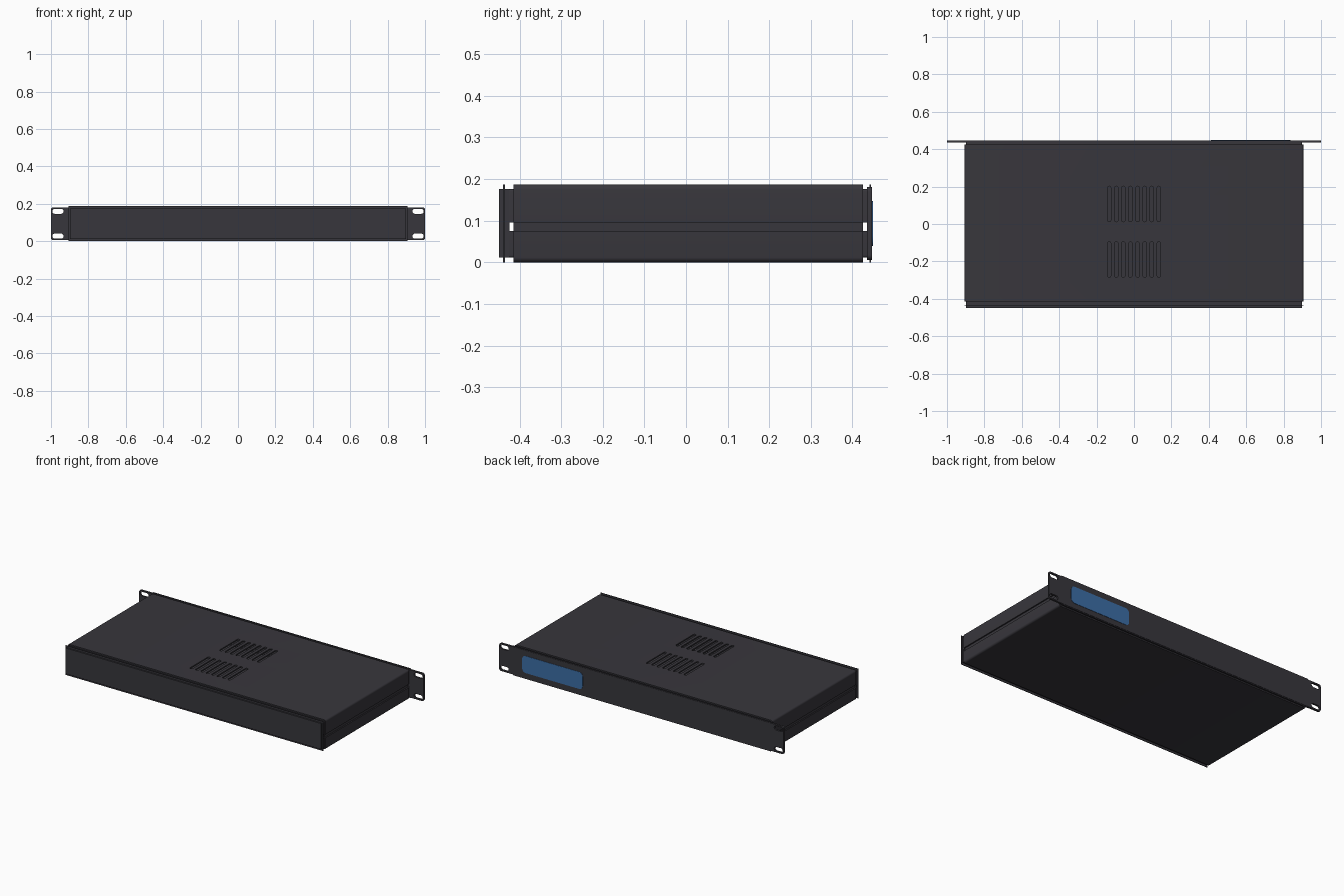
import bpy, bmesh, math
from mathutils import Vector

if "Cube" in bpy.data.objects:
    bpy.data.objects.remove(bpy.data.objects["Cube"])

H = 0.187            # case height
HW = 0.906           # case half width
Y0, Y1 = -0.415, 0.425


def material(name, rgb):
    m = bpy.data.materials.new(name)
    m.diffuse_color = (*rgb, 1)
    m.use_nodes = True
    m.node_tree.nodes["Principled BSDF"].inputs["Base Color"].default_value = m.diffuse_color
    return m


DARK = material("dark_grey_metal", (0.039, 0.037, 0.045))
BLUE = material("blue_label", (0.045, 0.155, 0.38))


def extrude(name, outlines, vec, mat):
    """Extrude one or more closed 3D outlines along vec into one object."""
    bm = bmesh.new()
    for pts in outlines:
        f = bm.faces.new([bm.verts.new(p) for p in pts])
        r = bmesh.ops.extrude_face_region(bm, geom=[f], use_keep_orig=True)
        vs = [e for e in r["geom"] if isinstance(e, bmesh.types.BMVert)]
        bmesh.ops.translate(bm, verts=vs, vec=Vector(vec))
    bmesh.ops.recalc_face_normals(bm, faces=bm.faces)
    me = bpy.data.meshes.new(name)
    bm.to_mesh(me)
    bm.free()
    me.materials.append(mat)
    ob = bpy.data.objects.new(name, me)
    bpy.context.collection.objects.link(ob)
    return ob


def box(name, x0, x1, y0, y1, z0, z1):
    pts = [(x0, y0, z0), (x1, y0, z0), (x1, y0, z1), (x0, y0, z1)]
    return extrude(name, [pts], (0, y1 - y0, 0), DARK)


def rounded(cx, cy, w, h, r, n=6):
    """Rounded rectangle as 2D points."""
    out = []
    for k, (sx, sy) in enumerate([(1, 1), (-1, 1), (-1, -1), (1, -1)]):
        for i in range(n + 1):
            a = math.pi / 2 * (k + i / n)
            out.append((cx + sx * (w / 2 - r) + r * math.cos(a),
                        cy + sy * (h / 2 - r) + r * math.sin(a)))
    return out


def channel(name, w, z_top, z_low, y0, y1, r, t=0.008, flip=False):
    """U-shaped sheet with rounded corners, open downward (or upward)."""
    def arch(hw, top, rad):
        right = [(hw, z_low)]
        for i in range(6):
            a = math.pi / 2 * i / 5
            right.append((hw - rad + rad * math.cos(a), top - rad + rad * math.sin(a)))
        return right + [(-x, z) for x, z in reversed(right)]
    prof = arch(w, z_top, r) + arch(w - t, z_top - t, max(r - t, 0.002))[::-1]
    pts = [(x, y0, H - z if flip else z) for x, z in prof]
    return extrude(name, [pts], (0, y1 - y0, 0), DARK)


def cut(ob, cutter):
    m = ob.modifiers.new("cut", "BOOLEAN")
    m.operation, m.solver, m.object = "DIFFERENCE", "EXACT", cutter
    bpy.context.view_layer.objects.active = ob
    bpy.ops.object.modifier_apply(modifier=m.name)
    bpy.data.objects.remove(cutter, do_unlink=True)


# Case covers with a groove left between them
top = channel("top_cover", HW, H, 0.096, Y0, Y1, 0.012)
bottom = channel("bottom_cover", HW, H, H - 0.075, Y0, Y1, 0.012, flip=True)

# Two banks of ventilation slots in the top cover
slots = [[(x, y, H - 0.05) for x, y in rounded((i - 3.5) * 0.038, cy, 0.019, 0.19, 0.009, 3)]
         for cy in (0.107, -0.19) for i in range(8)]
cut(top, extrude("vent_cutter", slots, (0, 0, 0.1), DARK))

# Recessed webs inside the side grooves
for s, side in ((1, "right"), (-1, "left")):
    a, b = sorted((s * 0.886, s * 0.897))
    box("groove_web_" + side, a, b, Y0, Y1, 0.066, 0.104)

# Short inner collars joining the covers to the end panels
for name, a, b in (("front", -0.425, Y0 + 0.01), ("back", Y1 - 0.01, 0.437)):
    channel("upper_collar_" + name, 0.898, 0.176, 0.096, a, b, 0.006)
    channel("lower_collar_" + name, 0.898, 0.176, H - 0.075, a, b, 0.006, flip=True)

# Plain end panel with its thin full-size edge plate
box("front_panel", -0.898, 0.898, -0.449, -0.424, 0.012, 0.176)
box("front_edge_plate", -HW, HW, -0.4395, -0.4355, 0.0, H)

# Rack faceplate with four mounting slots in the ears
plate = extrude("rack_faceplate", [[(x, 0.435, z) for x, z in rounded(0, H / 2, 2.0, 0.176, 0.012)]],
                (0, 0.012, 0), DARK)
ears = [[(x, 0.4, z) for x, z in rounded(sx * 0.963, z0, 0.06, 0.027, 0.013)]
        for sx in (-1, 1) for z0 in (0.027, 0.16)]
cut(plate, extrude("ear_cutter", ears, (0, 0.1, 0), DARK))
box("faceplate_edge", -HW, HW, 0.441, 0.445, 0.0, H)

# Blue label plate on the faceplate
extrude("blue_label_plate", [[(x, 0.446, z) for x, z in rounded(0.625, 0.093, 0.425, 0.108, 0.025)]],
        (0, 0.003, 0), BLUE)

# Smooth rounded corners, crisp edges
bpy.ops.object.select_all(action="DESELECT")
for ob in bpy.context.collection.objects:
    ob.select_set(True)
    bpy.context.view_layer.objects.active = ob
bpy.ops.object.shade_smooth_by_angle(angle=math.radians(30))
